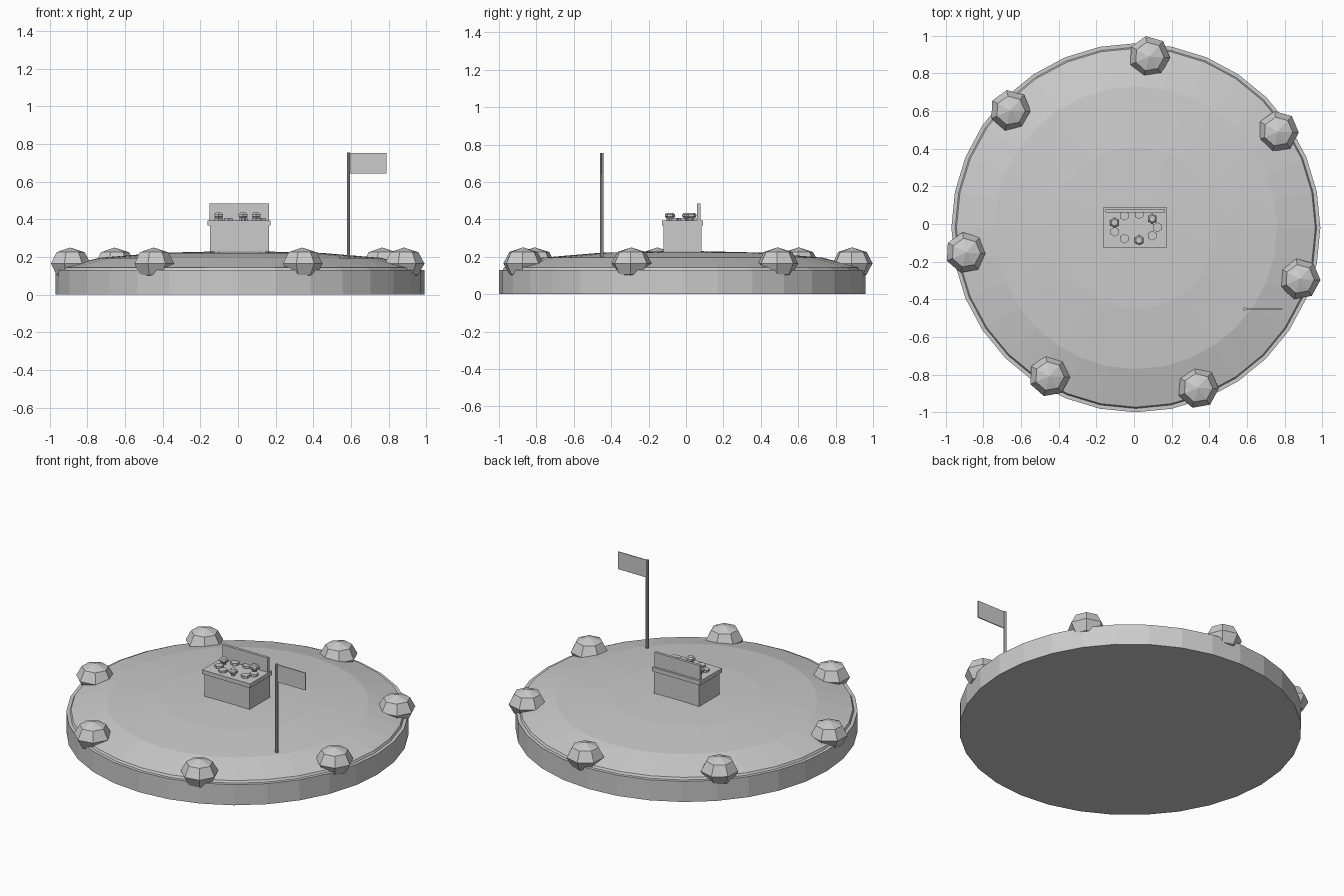
import bpy, bmesh, math
from mathutils import Matrix

cube = bpy.data.objects.get("Cube")
if cube:
    bpy.data.objects.remove(cube, do_unlink=True)

grey = bpy.data.materials.new("plain grey")
grey.use_nodes = True
colour = (0.6, 0.6, 0.6, 1)
grey.diffuse_color = colour
grey.node_tree.nodes["Principled BSDF"].inputs["Base Color"].default_value = colour

CX, CY = 0.01, -0.02


def finish(name, bm):
    bmesh.ops.recalc_face_normals(bm, faces=bm.faces[:])
    mesh = bpy.data.meshes.new(name)
    bm.to_mesh(mesh)
    bm.free()
    mesh.materials.append(grey)
    obj = bpy.data.objects.new(name, mesh)
    bpy.context.collection.objects.link(obj)
    return obj


def box(name, x0, x1, y0, y1, z0, z1):
    bm = bmesh.new()
    place = Matrix.Translation(((x0 + x1) / 2, (y0 + y1) / 2, (z0 + z1) / 2))
    size = Matrix.Diagonal((x1 - x0, y1 - y0, z1 - z0, 1))
    bmesh.ops.create_cube(bm, size=1, matrix=place @ size)
    return finish(name, bm)


def lathe(name, profile, sides, centre, turn=0.0):
    """Turn (radius, height) pairs round a vertical axis; radius 0 is a pole."""
    bm = bmesh.new()
    rings = []
    for r, z in profile:
        count = sides if r > 0 else 1
        ring = []
        for i in range(count):
            a = turn + math.tau * i / sides
            ring.append(bm.verts.new((centre[0] + r * math.cos(a),
                                      centre[1] + r * math.sin(a), z)))
        rings.append(ring)
    for low, high in zip(rings, rings[1:]):
        for i in range(sides):
            j = (i + 1) % sides
            corners = [low[i % len(low)], low[j % len(low)],
                       high[j % len(high)], high[i % len(high)]]
            bm.faces.new(list(dict.fromkeys(corners)))
    for ring in (rings[0], rings[-1]):
        if len(ring) > 1:
            bm.faces.new(ring)
    return finish(name, bm)


# Round drum with a shallow faceted dome
lathe("drum", [(0.98, 0), (0.98, 0.13)], 32, (CX, CY))
lathe("dome", [(0.965, 0.12), (0.953, 0.143), (0.75, 0.195), (0.43, 0.222), (0, 0.232)],
      32, (CX, CY))

# Seven faceted lamps round the rim
for k in range(7):
    a = math.radians(85.5) + math.tau * k / 7
    spot = (CX + 0.912 * math.cos(a), CY + 0.912 * math.sin(a))
    rings = [(0.11 * math.sin(t), 0.165 - 0.085 * math.cos(t))
             for t in (math.pi / 4, math.pi / 2, 3 * math.pi / 4)]
    lathe(f"rim_lamp_{k + 1}", [(0, 0.08)] + rings + [(0, 0.25)],
          7, spot, math.radians(100))

# Control desk
box("desk_body", -0.15, 0.165, -0.12, 0.082, 0.215, 0.37)
box("desk_top", -0.162, 0.173, -0.127, 0.09, 0.368, 0.394)
box("desk_backboard", -0.152, 0.165, 0.06, 0.077, 0.39, 0.485)

# Buttons in an oval; every third one stands on a stem
for k in range(9):
    a = math.tau * k / 9
    spot = (0.007 + 0.117 * math.cos(a), -0.017 + 0.07 * math.sin(a))
    if k % 3 == 1:
        lathe(f"button_stem_{k + 1}", [(0.012, 0.39), (0.012, 0.412)], 6, spot)
        profile = [(0.02, 0.407), (0.027, 0.415), (0.027, 0.425), (0.018, 0.435)]
    else:
        profile = [(0.026, 0.39), (0.026, 0.408)]
    lathe(f"button_{k + 1}", profile, 6, spot, math.pi / 6)

# Flag on a thin pole
lathe("flag_pole", [(0.009, 0.19), (0.009, 0.755)], 8, (0.587, -0.451))
box("flag", 0.587, 0.788, -0.454, -0.448, 0.643, 0.753)
